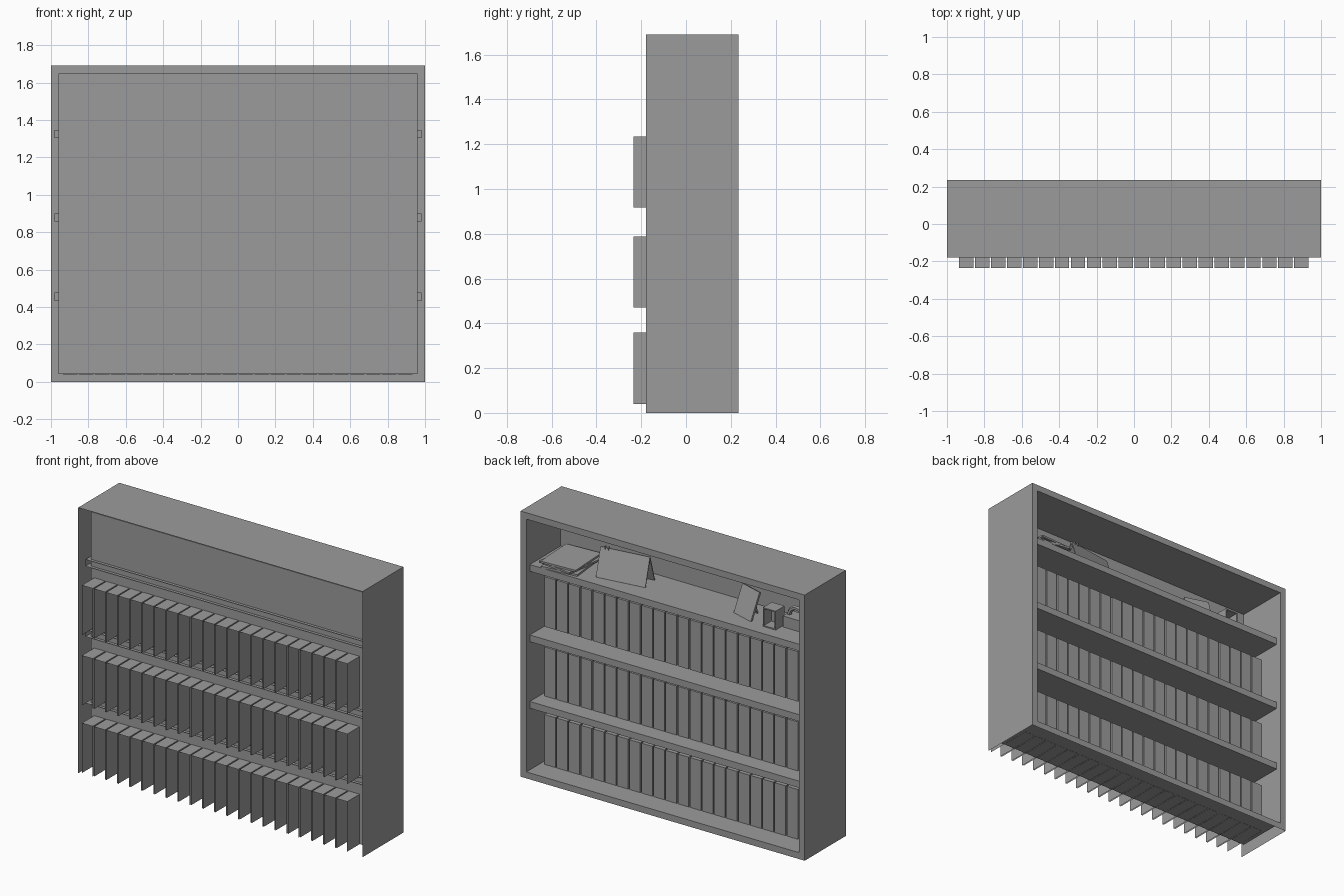
import bpy, bmesh, math
from mathutils import Matrix, Vector

if "Cube" in bpy.data.objects:
    bpy.data.objects.remove(bpy.data.objects["Cube"])

grey = bpy.data.materials.new("plain grey")
grey.use_nodes = True
COLOUR = (0.33, 0.33, 0.33, 1)
grey.diffuse_color = COLOUR
grey.node_tree.nodes["Principled BSDF"].inputs["Base Color"].default_value = COLOUR


def finish(name, bm):
    mesh = bpy.data.meshes.new(name)
    bm.to_mesh(mesh)
    bm.free()
    mesh.materials.append(grey)
    obj = bpy.data.objects.new(name, mesh)
    bpy.context.collection.objects.link(obj)
    return obj


def facing(bm, *directions):
    bm.normal_update()
    return [f for f in bm.faces if any(f.normal.dot(Vector(d)) > 0.99 for d in directions)]


def cuboid(low, high):
    low, high = Vector(low), Vector(high)
    bm = bmesh.new()
    bmesh.ops.create_cube(bm, size=1)
    bmesh.ops.scale(bm, vec=high - low, verts=bm.verts)
    bmesh.ops.translate(bm, vec=(low + high) / 2, verts=bm.verts)
    return bm


def box(name, low, high, missing=()):
    bm = cuboid(low, high)
    bmesh.ops.delete(bm, geom=facing(bm, *missing), context='FACES')
    return finish(name, bm)


def place(obj, location, turn=0, tilt=0):
    obj.matrix_world = (Matrix.Translation(location)
                        @ Matrix.Rotation(math.radians(turn), 4, 'Z')
                        @ Matrix.Rotation(math.radians(tilt), 4, 'X'))
    return obj


BACK, UNDER = (0, -1, 0), (0, 0, -1)

# Case: recessed opening, no rear or underside faces
bm = cuboid((-1, -0.178, 0), (1, 0.235, 1.69))
opening = facing(bm, (0, 1, 0))
bmesh.ops.inset_region(bm, faces=opening, thickness=0.058)
panel = bmesh.ops.extrude_discrete_faces(bm, faces=opening)["faces"]
bmesh.ops.translate(bm, vec=(0, -0.345, 0), verts=panel[0].verts)
outer = [f for f in facing(bm, BACK, UNDER)
         if f.calc_center_median().z < 0.01 or f.calc_center_median().y < -0.17]
bmesh.ops.delete(bm, geom=outer, context='FACES')
finish("bookcase_case", bm)

# Shelves
for i, z in enumerate((0.433, 0.856, 1.304)):
    box(f"shelf_{i + 1}", (-0.982, -0.13, z), (0.982, 0.2, z + 0.043), [BACK])

# Rows of binders, open at the rear and underneath
for i, z in enumerate((0.04, 0.47, 0.917)):
    row = box(f"binder_row_{i + 1}", (-0.935, -0.235, z), (-0.858, 0.09, z + 0.318), [BACK, UNDER])
    array = row.modifiers.new("repeat", 'ARRAY')
    array.count = 22
    array.use_relative_offset = False
    array.use_constant_offset = True
    array.constant_offset_displace = (0.0853, 0, 0)

TOP = 1.347

# Loose stack of papers
for i, turn in enumerate((6, -9, 3)):
    paper = box(f"paper_stack_{i + 1}", (-0.12, -0.14, 0), (0.12, 0.14, 0.012))
    place(paper, (0.775, 0.05, TOP + 0.014 * i), turn)

# Desk calendar: two leaning panels with binding rings
for side, name in ((1, "calendar_front"), (-1, "calendar_rear")):
    leaf = box(name, (-0.16, -0.003, -0.18), (0.16, 0.003, 0))
    place(leaf, (0.395, 0.045, TOP + 0.173), 8, 19 * side)
for i in range(2):
    ring = box(f"calendar_ring_{i + 1}", (-0.004, -0.01, -0.01), (0.004, 0.01, 0.008))
    place(ring, (0.525 - 0.025 * i, 0.062, TOP + 0.173), 8)

# Picture frame with a rear strut
place(box("picture_frame", (-0.08, -0.012, 0), (0.08, 0, 0.18)), (-0.455, 0.085, TOP), -17, 21)
place(box("picture_strut", (-0.025, -0.004, 0), (0.025, 0.004, 0.13)), (-0.475, -0.015, TOP), -17, -14)

# Pen cup: hollow square holder
bm = cuboid((-0.715, 0.03, TOP), (-0.625, 0.12, TOP + 0.12))
mouth = facing(bm, (0, 1, 0))
bmesh.ops.inset_region(bm, faces=mouth, thickness=0.01)
inner = bmesh.ops.extrude_discrete_faces(bm, faces=mouth)["faces"]
bmesh.ops.translate(bm, vec=(0, -0.075, 0), verts=inner[0].verts)
finish("square_holder", bm)

# Tape dispenser: block with a roll standing in it
box("dispenser_base", (-0.86, -0.03, TOP), (-0.725, 0.06, TOP + 0.07))
bpy.ops.mesh.primitive_torus_add(major_radius=0.05, minor_radius=0.014, major_segments=20,
                                 minor_segments=6, location=(-0.79, 0.015, TOP + 0.07),
                                 rotation=(math.pi / 2, 0, 0))
roll = bpy.context.object
roll.name = "tape_roll"
roll.data.materials.append(grey)
